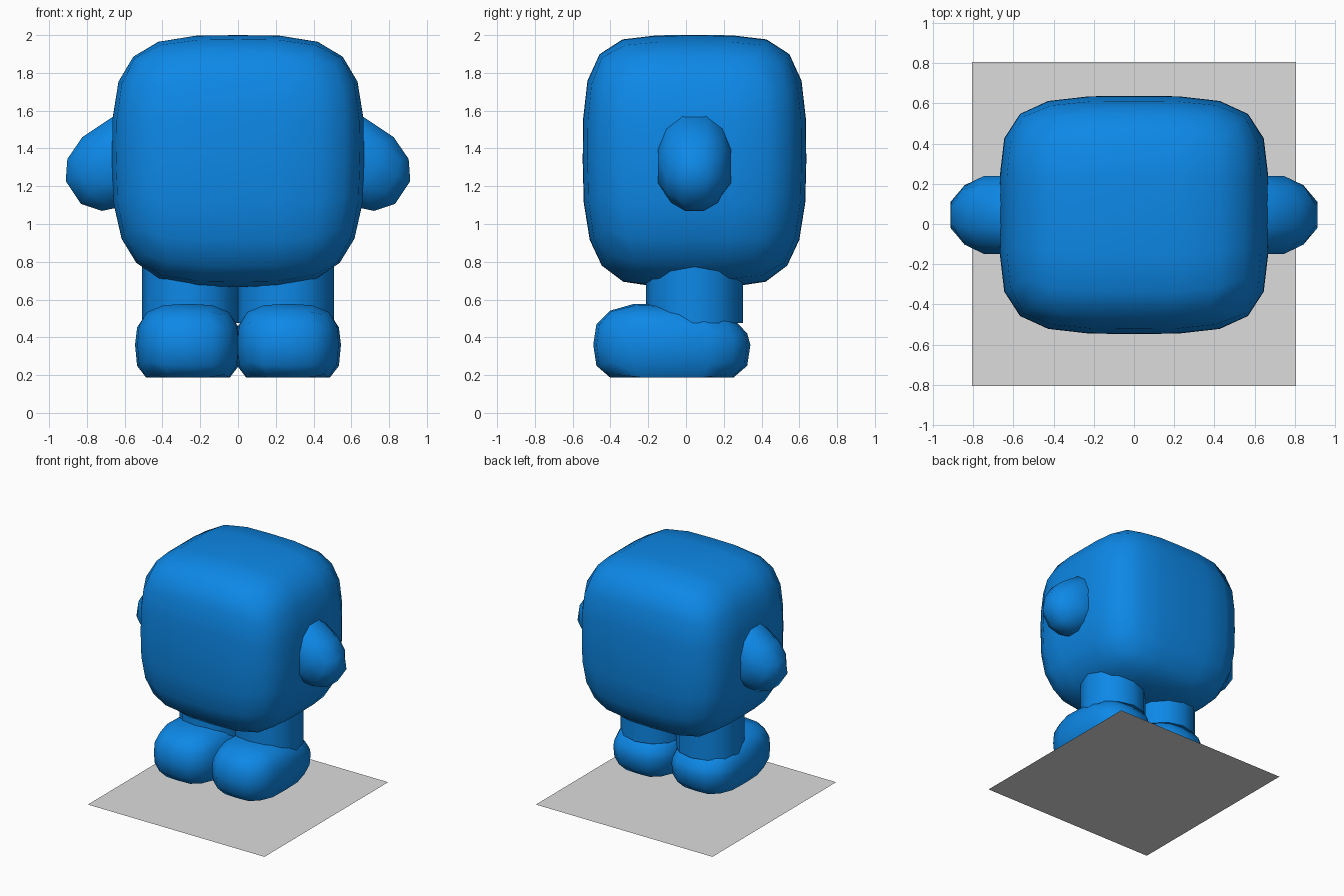
import bpy, bmesh, math
from mathutils import Vector, Matrix

if "Cube" in bpy.data.objects:
    bpy.data.objects.remove(bpy.data.objects["Cube"])


def material(name, rgb):
    m = bpy.data.materials.new(name)
    m.diffuse_color = (*rgb, 1)
    m.use_nodes = True
    m.node_tree.nodes["Principled BSDF"].inputs["Base Color"].default_value = m.diffuse_color
    return m


BLUE = material("bright blue", (0.004, 0.25, 0.81))
GREY = material("light grey", (0.72, 0.72, 0.72))


def finish(bm, name, mat, smooth=True):
    bmesh.ops.recalc_face_normals(bm, faces=bm.faces)
    me = bpy.data.meshes.new(name)
    bm.to_mesh(me)
    bm.free()
    me.materials.append(mat)
    for p in me.polygons:
        p.use_smooth = smooth
    ob = bpy.data.objects.new(name, me)
    bpy.context.collection.objects.link(ob)
    return ob


def rounded_block(cuts, powers, low_z_power=None):
    """Unit cube grid pushed onto a rounded-box surface."""
    bm = bmesh.new()
    bmesh.ops.create_cube(bm, size=2)
    bmesh.ops.subdivide_edges(bm, edges=bm.edges[:], cuts=cuts, use_grid_fill=True)
    for v in bm.verts:
        px, py, pz = powers
        if v.co.z < 0 and low_z_power:
            pz = low_z_power
        lo, hi = 0.0, 1.0
        for _ in range(30):
            t = (lo + hi) / 2
            c = v.co * t
            if abs(c.x) ** px + abs(c.y) ** py + abs(c.z) ** pz > 1:
                hi = t
            else:
                lo = t
        v.co *= lo
    return bm


def place(bm, centre, radii):
    for v in bm.verts:
        v.co = Vector(centre) + Vector(a * b for a, b in zip(v.co, radii))


# Head and body: one big rounded block
bm = rounded_block(5, (3.7, 4.8, 3.7), 2.8)
place(bm, (0, 0.045, 1.333), (0.668, 0.592, 0.667))
finish(bm, "body", BLUE)

for side, label in ((-1, "left"), (1, "right")):
    # Stubby arm: egg tilted down and outwards
    bm = rounded_block(2, (2, 2, 2))
    place(bm, (0, 0, 0), (0.335, 0.215, 0.24))
    tilt = Matrix.Rotation(side * math.radians(33.8), 4, 'Y')
    bmesh.ops.transform(bm, matrix=tilt, verts=bm.verts)
    bmesh.ops.translate(bm, vec=(side * 0.62, 0.045, 1.335), verts=bm.verts)
    finish(bm, label + "_arm", BLUE)

    # Leg: short upright column
    bm = bmesh.new()
    bmesh.ops.create_cone(bm, cap_ends=True, segments=12, radius1=0.256,
                          radius2=0.256, depth=0.45)
    bmesh.ops.translate(bm, vec=(side * 0.252, 0.045, 0.7), verts=bm.verts)
    leg = finish(bm, label + "_leg", BLUE)
    bpy.context.view_layer.objects.active = leg
    leg.select_set(True)
    bpy.ops.object.shade_smooth_by_angle(angle=math.radians(40))
    leg.select_set(False)

    # Foot: rounded block with a flat sole, lower towards the heel
    bm = rounded_block(3, (3, 2.8, 3))
    place(bm, (side * 0.265, -0.075, 0.36), (0.28, 0.416, 0.23))
    for v in bm.verts:
        if v.co.z > 0.4:
            v.co.z -= 0.08 * max(0, v.co.y + 0.3)
        v.co.z = max(v.co.z, 0.188)
    foot = finish(bm, label + "_foot", BLUE)
    bpy.context.view_layer.objects.active = foot
    foot.select_set(True)
    bpy.ops.object.shade_smooth_by_angle(angle=math.radians(50))
    foot.select_set(False)

# Flat base sheet
bm = bmesh.new()
bmesh.ops.create_grid(bm, x_segments=1, y_segments=1, size=0.805)
base = finish(bm, "base_sheet", GREY, smooth=False)
if base.data.polygons[0].normal.z < 0:
    base.data.flip_normals()
